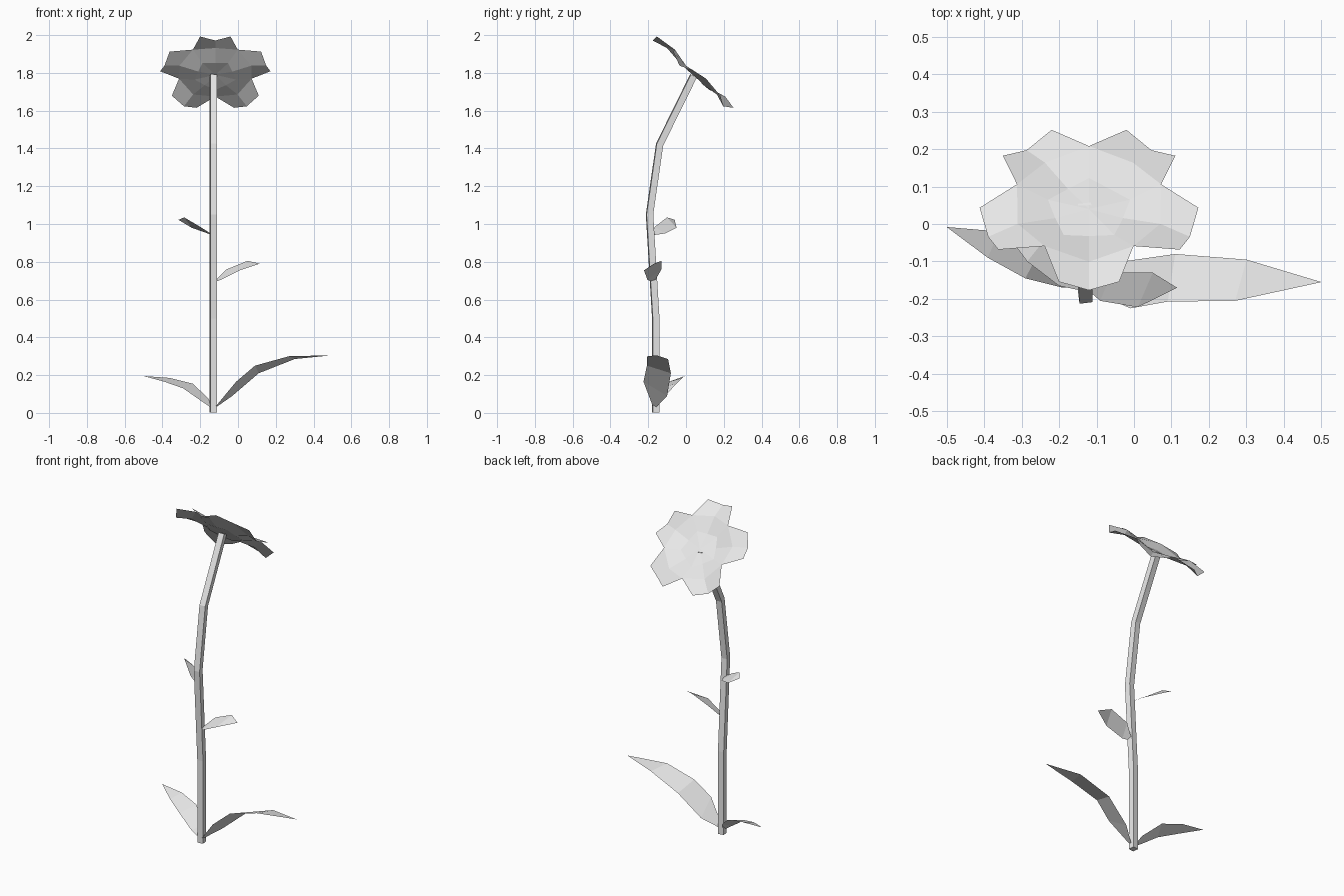
import bpy, bmesh, math
from mathutils import Vector

cube = bpy.data.objects.get("Cube")
if cube:
    bpy.data.objects.remove(cube, do_unlink=True)

grey = bpy.data.materials.new("light_grey")
grey.use_nodes = True
tone = (0.8, 0.8, 0.8, 1)
grey.diffuse_color = tone
grey.node_tree.nodes["Principled BSDF"].inputs["Base Color"].default_value = tone


def finish(name, bm):
    bmesh.ops.remove_doubles(bm, verts=bm.verts, dist=0.0005)
    bmesh.ops.recalc_face_normals(bm, faces=bm.faces)
    faces = list(bm.faces)
    # open sheets should look upward
    if any(e.is_boundary for e in bm.edges) and sum(f.normal.z * f.calc_area() for f in faces) < 0:
        bmesh.ops.reverse_faces(bm, faces=faces)
    mesh = bpy.data.meshes.new(name)
    bm.to_mesh(mesh)
    bm.free()
    mesh.materials.append(grey)
    obj = bpy.data.objects.new(name, mesh)
    bpy.context.collection.objects.link(obj)
    return obj


# Stem: slightly turned square section swept along a bent path
def stem(path, radius, turn):
    bm = bmesh.new()
    rings = []
    for i, (y, z) in enumerate(path):
        a, b = path[max(i - 1, 0)], path[min(i + 1, len(path) - 1)]
        along = Vector((0, b[0] - a[0], b[1] - a[1])).normalized()
        side = Vector((1, 0, 0))
        back = along.cross(side)
        ring = []
        for k in range(4):
            t = math.radians(turn + 90 * k)
            ring.append(bm.verts.new(Vector((-0.13, y, z))
                        + radius * (side * math.cos(t) + back * math.sin(t))))
        rings.append(ring)
    for lo, hi in zip(rings, rings[1:]):
        for k in range(4):
            bm.faces.new((lo[k], lo[k - 1], hi[k - 1], hi[k]))
    bm.faces.new(rings[0])
    bm.faces.new(rings[-1])
    return finish("stem", bm)


stem([(-0.16, 0.003), (-0.16, 0.5), (-0.193, 1.05), (-0.14, 1.42), (0.04, 1.785)], 0.025, 52)


# Leaves: strips between a front edge and a back edge, closed at base and tip
def leaf(name, base, front, back, tip):
    bm = bmesh.new()
    root, end = bm.verts.new(base), bm.verts.new(tip)
    f = [bm.verts.new(p) for p in front]
    b = [bm.verts.new(p) for p in back]
    bm.faces.new((root, f[0], b[0]))
    for i in range(len(f) - 1):
        bm.faces.new((f[i], f[i + 1], b[i + 1], b[i]))
    bm.faces.new((f[-1], end, b[-1]))
    return finish(name, bm)


leaf("lower_left_side_leaf", (-0.13, -0.17, 0.02),
     [(-0.01, -0.225, 0.165), (0.09, -0.207, 0.25), (0.27, -0.205, 0.3)],
     [(-0.03, -0.1, 0.09), (0.11, -0.08, 0.21), (0.3, -0.095, 0.285)],
     (0.5, -0.155, 0.305))
leaf("lower_right_side_leaf", (-0.13, -0.165, 0.02),
     [(-0.19, -0.17, 0.06), (-0.29, -0.145, 0.13), (-0.39, -0.09, 0.165)],
     [(-0.16, -0.12, 0.08), (-0.24, -0.05, 0.155), (-0.36, -0.02, 0.185)],
     (-0.5, -0.008, 0.195))
leaf("upper_left_side_leaf", (-0.13, -0.17, 0.69),
     [(-0.09, -0.205, 0.705), (0.01, -0.222, 0.755)],
     [(-0.06, -0.13, 0.76), (0.05, -0.13, 0.805)],
     (0.115, -0.17, 0.79))
leaf("upper_right_side_leaf", (-0.13, -0.18, 0.94),
     [(-0.2, -0.165, 0.985), (-0.285, -0.1, 1.035)],
     [(-0.16, -0.11, 0.95), (-0.245, -0.05, 0.98)],
     (-0.315, -0.06, 1.022))

# Flower head: five wavy petals around a flat centre, tilted to the back
centre = Vector((-0.12, 0.04, 1.79))
up_axis, normal = Vector((0, -0.73, 0.68)), Vector((0, 0.68, 0.73))


def petal_point(bm, degrees, r, lift):
    t = math.radians(degrees)
    return bm.verts.new(centre + Vector((1, 0, 0)) * r * math.cos(t)
                        + up_axis * r * math.sin(t) + normal * lift)


bm = bmesh.new()
for i in range(5):
    a = 90 + 72 * i
    mid = petal_point(bm, a, 0.095, -0.004)
    heart = petal_point(bm, a, 0, 0)
    fold = petal_point(bm, a, 0.2, 0.008)
    tip = petal_point(bm, a, 0.283, -0.015)
    for s in (-1, 1):
        inner = petal_point(bm, a + 36 * s, 0.115, -0.002)
        notch = petal_point(bm, a + 36 * s, 0.202, 0.03)
        corner = petal_point(bm, a + 16 * s, 0.292, 0.016)
        for quad in ((heart, mid, inner), (mid, fold, notch, inner), (fold, tip, corner, notch)):
            bm.faces.new(quad)
finish("flower_head", bm)
